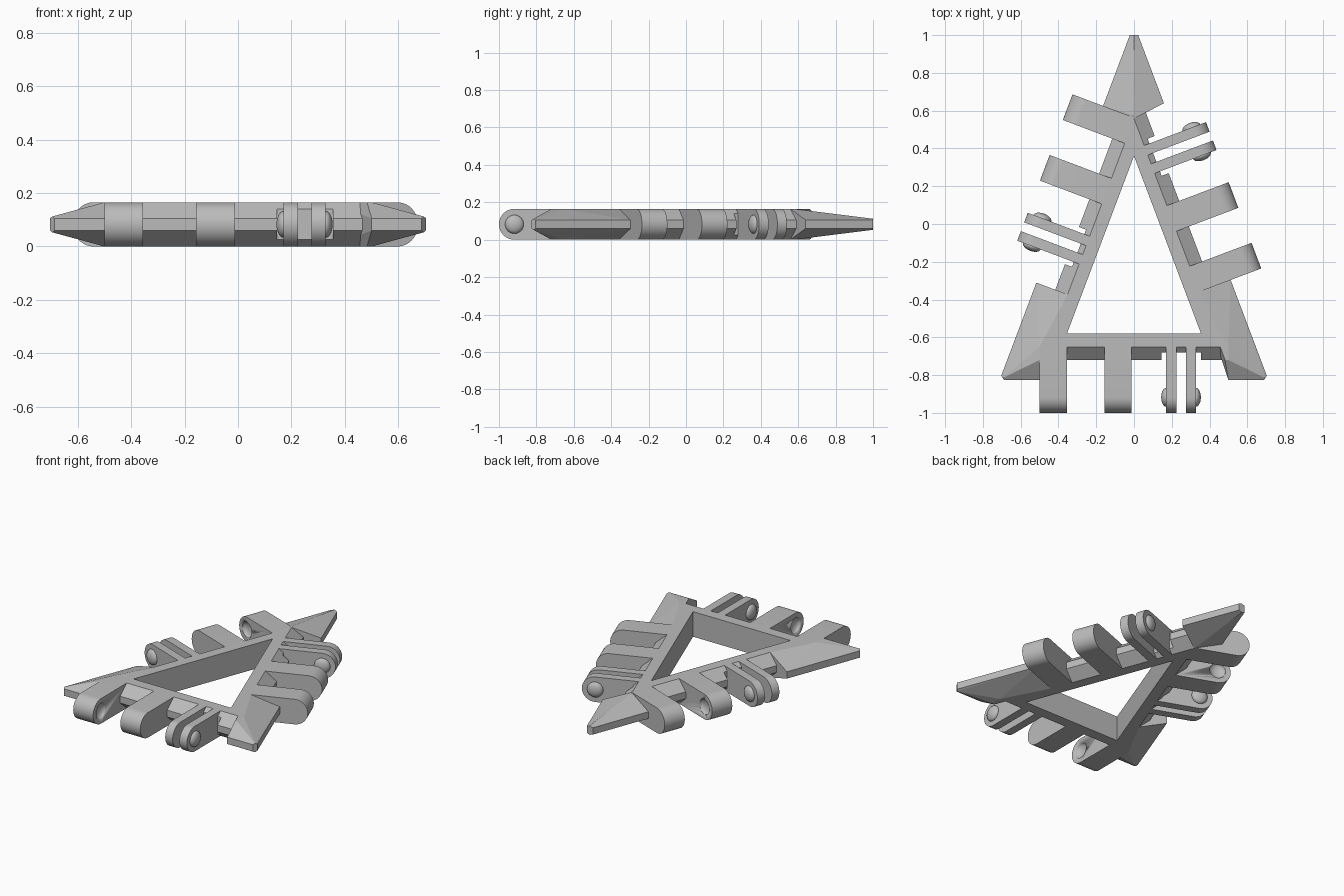
import bpy, bmesh, math
from mathutils import Vector, Matrix

cube = bpy.data.objects.get("Cube")
if cube:
    bpy.data.objects.remove(cube, do_unlink=True)

H = 0.165                  # plate thickness
LO, HI = 0.06, 0.105       # flat band on the outer edge
RIM, EDGE, OUT = 0.07, 0.14, 0.247
REACH, WIDTH = 0.42, 0.145

grey = bpy.data.materials.new("plain_grey")
grey.use_nodes = True
grey.diffuse_color = (0.5, 0.5, 0.5, 1)
grey.node_tree.nodes["Principled BSDF"].inputs["Base Color"].default_value = (0.5, 0.5, 0.5, 1)


class Side:
    """One edge of the triangle: s runs along it, d points outward."""
    def __init__(self, name, u, c, start, slope):
        self.name, self.c, self.start, self.slope = name, c, start, slope
        self.u = Vector(u).normalized()
        self.n = Vector((self.u.y, -self.u.x))

    def at(self, s, d, z):
        p = self.u * s + self.n * (self.c + d)
        return Vector((p.x, p.y, z))


def meet(a, da, b, db, z):
    """Point where two offset edges cross."""
    m = Matrix((a.n, b.n))
    p = m.inverted() @ Vector((a.c + da, b.c + db))
    return Vector((p.x, p.y, z))


sides = [Side("front", (1, 0), 0.58, -0.5, EDGE),
         Side("left", (-0.353, 0.935), 0.127, -0.458, RIM),
         Side("right", (-0.353, -0.935), 0.127, -0.527, RIM)]


def finish(bm, name, smooth=False):
    bmesh.ops.recalc_face_normals(bm, faces=bm.faces)
    me = bpy.data.meshes.new(name)
    bm.to_mesh(me)
    bm.free()
    me.materials.append(grey)
    ob = bpy.data.objects.new(name, me)
    bpy.context.collection.objects.link(ob)
    if smooth:
        shade(ob)
    return ob


def shade(ob):
    bpy.ops.object.select_all(action="DESELECT")
    ob.select_set(True)
    bpy.context.view_layer.objects.active = ob
    bpy.ops.object.shade_smooth_by_angle(angle=math.radians(30))


def cut(ob, cutter):
    mod = ob.modifiers.new("cut", "BOOLEAN")
    mod.operation, mod.solver, mod.object = "DIFFERENCE", "EXACT", cutter
    cutter.hide_render = True
    cutter.hide_set(True)


def prism(bm, side, s0, s1, profile):
    """Extrude a (d, z) profile along a side."""
    ends = [[bm.verts.new(side.at(s, d, z)) for d, z in profile] for s in (s0, s1)]
    for loop in ends:
        bm.faces.new(loop)
    k = len(profile)
    for i in range(k):
        j = (i + 1) % k
        bm.faces.new((ends[0][i], ends[0][j], ends[1][j], ends[1][i]))


def button(bm, side, s):
    """Flattened ball centred on a knuckle face."""
    new = bmesh.ops.create_uvsphere(bm, u_segments=24, v_segments=12, radius=1)["verts"]
    for v in new:
        x, y, z = v.co
        v.co = side.at(s + 0.026 * z, REACH - H / 2 + 0.05 * x, H / 2 + 0.05 * y)


def knuckle_profile():
    r = H / 2
    arc = [(REACH - r + r * math.sin(t), r - r * math.cos(t))
           for t in (math.pi * i / 20 for i in range(21))]
    return [(RIM, 0)] + arc + [(RIM, H)]


# Triangular frame with a bevelled outer edge
section = [(0, 0), (RIM, 0), (EDGE, LO), (EDGE, HI), (RIM, H), (0, H)]
corners = [(sides[i], sides[(i + 1) % 3]) for i in range(3)]
bm = bmesh.new()
rings = [[bm.verts.new(meet(a, d, b, d, z)) for d, z in section] for a, b in corners]
for i in range(3):
    p, q = rings[i], rings[(i + 1) % 3]
    for k in range(6):
        j = (k + 1) % 6
        bm.faces.new((p[k], p[j], q[j], q[k]))
frame = finish(bm, "triangle_frame")

# Recesses in the frame around each clip
bm = bmesh.new()
for sd in sides:
    prism(bm, sd, sd.start + 0.645, sd.start + 0.855,
          [(0.1, -0.1), (0.3, -0.1), (0.3, 0.3), (0.1, 0.3)])
cut(frame, finish(bm, "clip_recess_cutter"))

# Tapered corner points with clipped ends
names = ["front_left_point", "back_point", "front_right_point"]
for (a, b), name in zip(corners, names):
    ea, eb = a.start + 1.0, b.start
    tip = meet(a, OUT, b, OUT, 0)
    back = 0.062 if name == "back_point" else 0.025
    ta = tip - a.u.to_3d() * back
    tb = tip + b.u.to_3d() * back
    pts = []
    for mid, top, ridge in ((HI, H, 0.112), (LO, 0, 0.053)):
        pts += [a.at(ea, RIM, top), b.at(eb, RIM, top),
                a.at(ea, a.slope, top), b.at(eb, b.slope, top),
                meet(a, a.slope, b, b.slope, top),
                a.at(ea, OUT, mid), b.at(eb, OUT, mid)]
        pts += [Vector((p.x, p.y, mid)) for p in (ta, tb)]
        m = (ta + tb) / 2
        pts.append(Vector((m.x, m.y, ridge)))
    bm = bmesh.new()
    for p in pts:
        bm.verts.new(p)
    hull = bmesh.ops.convex_hull(bm, input=bm.verts)
    junk = {g for g in hull["geom_interior"] + hull["geom_unused"]
            if isinstance(g, bmesh.types.BMVert)}
    bmesh.ops.delete(bm, geom=list(junk), context="VERTS")
    bmesh.ops.dissolve_limit(bm, angle_limit=0.01, verts=bm.verts, edges=bm.edges)
    finish(bm, name)

# Hinges: two socketed knuckles and one double clip per side
profile = knuckle_profile()
for sd in sides:
    for label, offset, face in (("outer", 0, WIDTH), ("middle", 0.343, 0)):
        s = sd.start + offset
        bm = bmesh.new()
        prism(bm, sd, s, s + WIDTH, profile)
        knuckle = finish(bm, f"{sd.name}_{label}_knuckle", True)
        bm = bmesh.new()
        button(bm, sd, s + face)
        cut(knuckle, finish(bm, f"{sd.name}_{label}_socket_cutter", True))
    for label, s0, s1, face in (("first", 0.67, 0.724, 0.67), ("second", 0.774, 0.828, 0.828)):
        bm = bmesh.new()
        prism(bm, sd, sd.start + s0, sd.start + s1, profile)
        finish(bm, f"{sd.name}_{label}_clip_arm", True)
        bm = bmesh.new()
        button(bm, sd, sd.start + face)
        finish(bm, f"{sd.name}_{label}_clip_ball", True)
